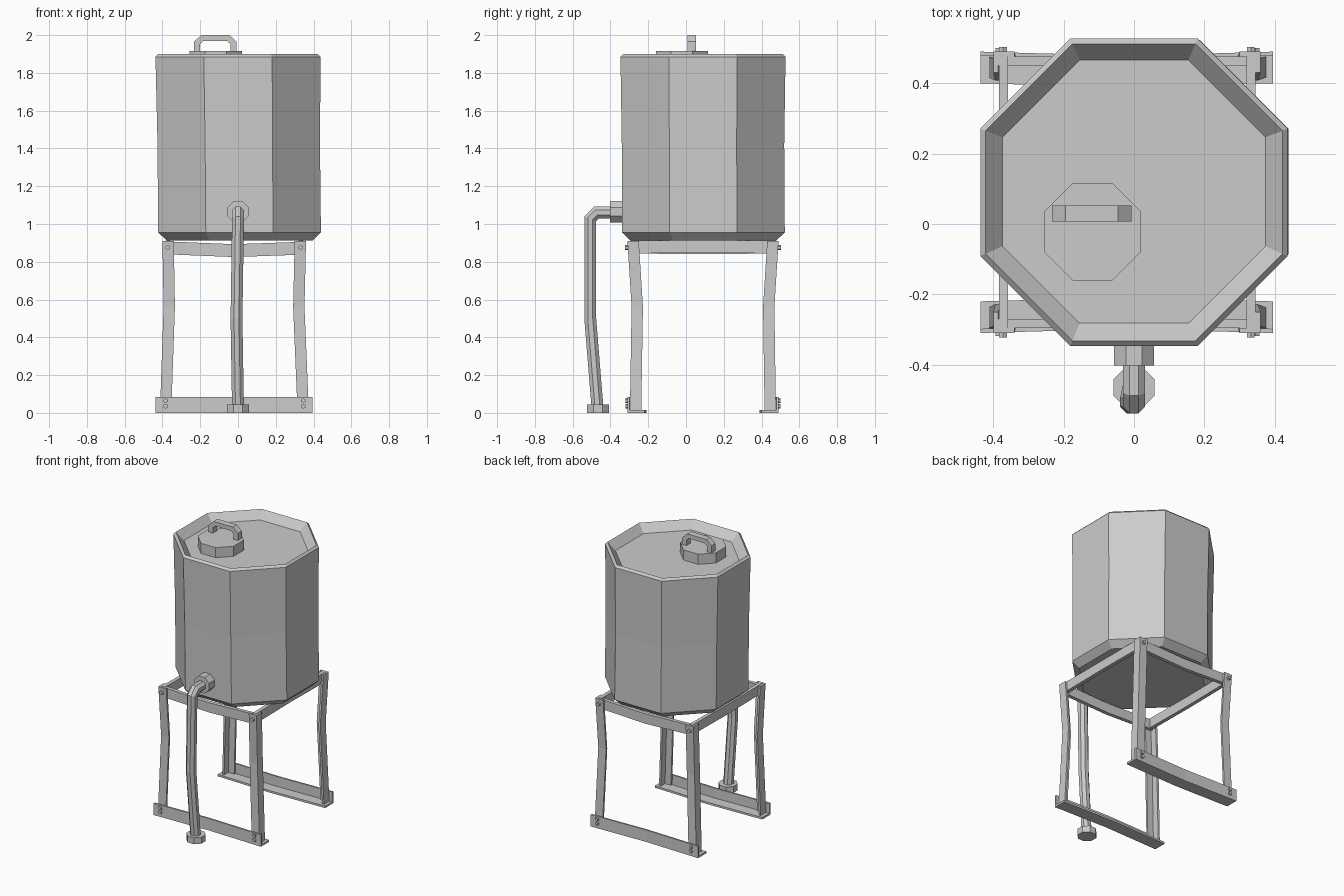
import bpy, bmesh, math
from mathutils import Vector

if "Cube" in bpy.data.objects:
    bpy.data.objects.remove(bpy.data.objects["Cube"])


def loft(name, rings):
    """Skin a list of equal-length point rings and cap both ends."""
    bm = bmesh.new()
    vs = [[bm.verts.new(p) for p in r] for r in rings]
    n = len(vs[0])
    for a, b in zip(vs, vs[1:]):
        for i in range(n):
            j = (i + 1) % n
            bm.faces.new((a[i], a[j], b[j], b[i]))
    bm.faces.new(vs[0][::-1])
    bm.faces.new(vs[-1])
    bmesh.ops.recalc_face_normals(bm, faces=bm.faces)
    me = bpy.data.meshes.new(name)
    bm.to_mesh(me)
    bm.free()
    ob = bpy.data.objects.new(name, me)
    bpy.context.collection.objects.link(ob)
    return ob


def octagon(cx, cy, z, ap):
    r = ap / math.cos(math.pi / 8)
    return [(cx + r * math.cos(math.pi / 8 + k * math.pi / 4),
             cy + r * math.sin(math.pi / 8 + k * math.pi / 4), z) for k in range(8)]


def tube(name, path, r, n=8):
    """Tube along a path lying near the yz plane, mitred at the bends."""
    pts = [Vector(p) for p in path]
    side = Vector((1, 0, 0))
    rings = []
    for i, p in enumerate(pts):
        d1 = (p - pts[max(i - 1, 0)]).normalized()
        d2 = (pts[min(i + 1, len(pts) - 1)] - p).normalized()
        t = (d1 + d2).normalized()
        up = t.cross(side).normalized()
        miter = 1 / max(t.dot(d2 if d2.length else d1), 0.5)
        rings.append([p + side * r * math.cos(a) + up * r * miter * math.sin(a)
                      for a in [(k + .5) * 2 * math.pi / n for k in range(n)]])
    return loft(name, rings)


# Tank with chamfered base, slightly wobbly wall and recessed top
loft("tank", [octagon(*r) for r in [
    (0.01, 0.092, 0.912, 0.385), (0.008, 0.092, 0.955, 0.431), (0.004, 0.09, 1.42, 0.43),
    (0, 0.09, 1.885, 0.437), (0, 0.09, 1.9, 0.422), (0, 0.092, 1.845, 0.374)]])

# Hatch lid and its handle
loft("hatch_lid", [octagon(-0.118, -0.022, z, 0.138) for z in (1.835, 1.916)])
hx, hy, hw = -0.12, 0.03, 0.0225
outer = [(-.113, 1.91), (-.113, 1.965), (-.075, 2.0), (.075, 2.0), (.113, 1.965), (.113, 1.91)]
inner = [(-.08, 1.91), (-.08, 1.953), (-.062, 1.97), (.062, 1.97), (.08, 1.953), (.08, 1.91)]
loft("lid_handle", [[(hx + o[0], hy - hw, o[1]), (hx + o[0], hy + hw, o[1]),
                     (hx + i[0], hy + hw, i[1]), (hx + i[0], hy - hw, i[1])]
                    for o, i in zip(outer, inner)])

# Outlet pipe with wall collar and floor collar
tube("outlet_pipe", [(0, -0.33, 1.06), (0, -0.475, 1.06), (0, -0.507, 1.028),
                     (-0.008, -0.507, 0.5), (0, -0.468, 0.02)], 0.034)
tube("pipe_wall_collar", [(0, -0.33, 1.065), (0, -0.402, 1.065)], 0.061)
loft("pipe_floor_collar", [octagon(0, -0.465, z, 0.058) for z in (0, 0.045)])

# Angle-iron legs, slightly bent
W, T = 0.06, 0.014
xs = {-1: (-0.413, -0.394, -0.40), 1: (0.375, 0.352, 0.36)}
ys = {-1: (-0.297, -0.288, -0.31), 1: (0.476, 0.468, 0.49)}
zs = (0.01, 0.56, 0.91)
ell = [(0, 0), (W, 0), (W, T), (T, T), (T, W), (0, W)]
for sx, side in ((-1, "left"), (1, "right")):
    for sy, end in ((-1, "front"), (1, "back")):
        loft(f"{end}_{side}_leg", [[(x - sx * a, y - sy * b, z) for a, b in ell]
                                   for x, y, z in zip(xs[sx], ys[sy], zs)])
        # Bolt heads on the top joint and the foot joint
        for k, (bx, by, bz) in enumerate([(xs[sx][2] - sx * .028, ys[sy][2], .875),
                                          (xs[sx][0] - sx * .03, (-.306, .487)[sy > 0], .035),
                                          (xs[sx][0] - sx * .03, (-.306, .487)[sy > 0], .065)]):
            tube(f"{end}_{side}_bolt_{k}", [(bx, by - sy * .01, bz), (bx, by + sy * .013, bz)], .013, 6)

# Foot rails: L-section, bowed a little inward at the middle
for sy, y0, end in ((-1, -0.31, "front"), (1, 0.49, "back")):
    prof = [(0, 0), (.09, 0), (.09, .014), (.012, .014), (.012, .083), (0, .083)]
    loft(f"{end}_foot_rail", [[(x, y0 - sy * (a + s), z) for a, z in prof]
                              for x, s in ((-0.437, 0), (-0.02, .012), (0.395, 0))])

# Top frame beams, with a slight sag or rise at the middle
H, B = 0.068, 0.026
for sy, y0, end in ((-1, -0.296, "front"), (1, 0.476, "back")):
    loft(f"{end}_top_beam", [[(x, y0 - sy * a, z - b) for a, b in ((0, 0), (B, 0), (B, H), (0, H))]
                             for x, z in ((-0.386, .908), (-0.02, .893), (0.346, .906))])
for sx, x0, side in ((-1, -0.384, "left"), (1, 0.346, "right")):
    loft(f"{side}_top_beam", [[(x0 - sx * a, y, z - b) for a, b in ((0, 0), (B, 0), (B, H), (0, H))]
                              for y, z in ((-0.296, .912), (0.09, .912 + .004 * sx), (0.476, .912))])
